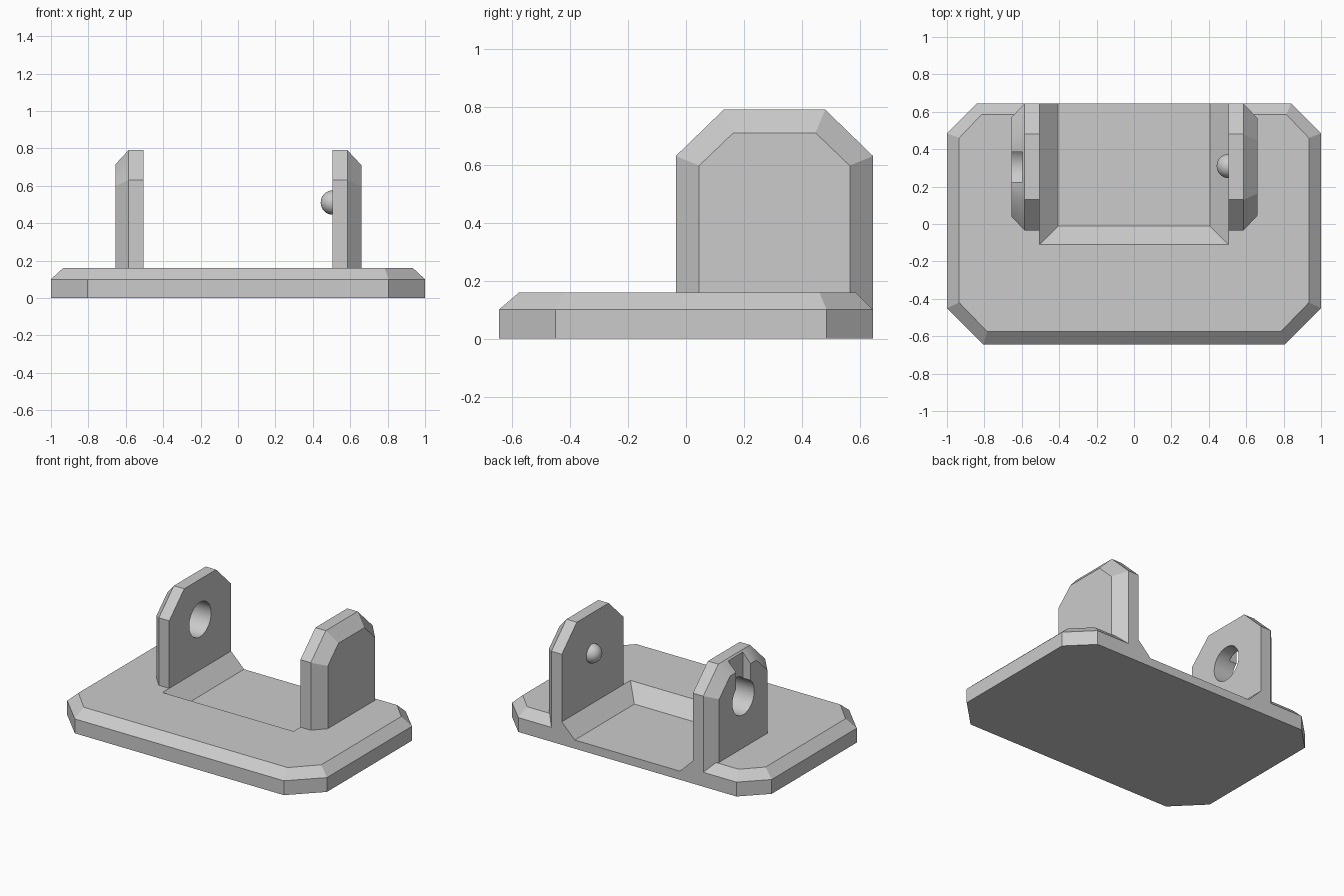
import bpy, bmesh
from math import radians

cube = bpy.data.objects.get("Cube")
if cube:
    bpy.data.objects.remove(cube, do_unlink=True)

gray = bpy.data.materials.new("light gray")
gray.use_nodes = True
colour = (0.6, 0.6, 0.6, 1)
gray.diffuse_color = colour
gray.node_tree.nodes["Principled BSDF"].inputs["Base Color"].default_value = colour


def loft(name, rings):
    """Closed solid through a stack of matching point rings."""
    bm = bmesh.new()
    loops = [[bm.verts.new(p) for p in ring] for ring in rings]
    n = len(loops[0])
    bm.faces.new(loops[0])
    bm.faces.new(loops[-1])
    for a, b in zip(loops, loops[1:]):
        for i in range(n):
            j = (i + 1) % n
            bm.faces.new((a[i], a[j], b[j], b[i]))
    bmesh.ops.recalc_face_normals(bm, faces=bm.faces)
    mesh = bpy.data.meshes.new(name)
    bm.to_mesh(mesh)
    bm.free()
    mesh.materials.append(gray)
    obj = bpy.data.objects.new(name, mesh)
    bpy.context.collection.objects.link(obj)
    return obj


def box(name, x0, x1, y0, y1, z0, z1):
    return loft(name, [[(x0, y0, z), (x1, y0, z), (x1, y1, z), (x0, y1, z)] for z in (z0, z1)])


def combine(target, tool, operation):
    """Apply a boolean and discard the helper."""
    tool.hide_render = True
    mod = target.modifiers.new("cut", 'BOOLEAN')
    mod.object, mod.operation, mod.solver = tool, operation, 'EXACT'
    bpy.context.view_layer.update()
    graph = bpy.context.evaluated_depsgraph_get()
    mesh = bpy.data.meshes.new_from_object(target.evaluated_get(graph))
    target.modifiers.clear()
    target.data = mesh
    bpy.data.objects.remove(tool, do_unlink=True)


def smooth(obj):
    bpy.ops.object.select_all(action='DESELECT')
    obj.select_set(True)
    bpy.context.view_layer.objects.active = obj
    bpy.ops.object.shade_smooth_by_angle(angle=radians(30))


def plate_ring(z, half):
    """Mirrored outline from the right half, front to back."""
    return [(x, y, z) for x, y in half] + [(-x, y, z) for x, y in reversed(half)]


# Base plate with clipped corners and a chamfered rim
outline = [(0.805, -0.645), (1, -0.45), (1, 0.485), (0.84, 0.645)]
rim = [(0.785, -0.575), (0.935, -0.42), (0.935, 0.46), (0.815, 0.585)]
base = loft("base_plate", [plate_ring(0, outline), plate_ring(0.1, outline), plate_ring(0.16, rim)])

# Square back edge between the lugs, then the sloped open pocket
combine(base, box("back_fill", -0.505, 0.505, 0.2, 0.645, 0.03, 0.16), 'UNION')
pocket = loft("pocket", [
    [(-w, y, z), (w, y, z), (w, 0.9, z), (-w, 0.9, z)]
    for w, y, z in ((0.405, -0.01, 0.06), (0.605, -0.21, 0.26))])
combine(base, pocket, 'DIFFERENCE')


def lug(name, side, outer):
    """Upright ear, chamfered around its outer face."""
    def ring(x, d):
        k = d * 0.414
        half = [(0.34 - d, 0.1), (0.34 - d, 0.63 - k), (0.175 - k, 0.79 - d)]
        pts = half + [(-y, z) for y, z in reversed(half)]
        return [(side * x, 0.305 + y, z) for y, z in pts]
    return loft(name, [ring(0.505, 0), ring(0.585, 0), ring(outer, (outer - 0.585) * 1.07)])


left_lug = lug("left_lug", 1, 0.66)
right_lug = lug("right_lug", -1, 0.655)

# Round hole and outer entry slot in the right lug
bpy.ops.mesh.primitive_cylinder_add(vertices=48, radius=0.12, depth=0.4,
                                    location=(-0.58, 0.305, 0.51), rotation=(0, radians(90), 0))
combine(right_lug, bpy.context.object, 'DIFFERENCE')
combine(right_lug, box("slot", -0.8, -0.595, 0.225, 0.385, 0.51, 0.9), 'DIFFERENCE')
smooth(right_lug)

# Snap bump on the inner face of the left lug
bpy.ops.mesh.primitive_uv_sphere_add(segments=32, ring_count=16, radius=0.065,
                                     location=(0.507, 0.31, 0.51), rotation=(0, radians(90), 0))
bump = bpy.context.object
bump.name = "snap_bump"
bump.data.materials.append(gray)
smooth(bump)
